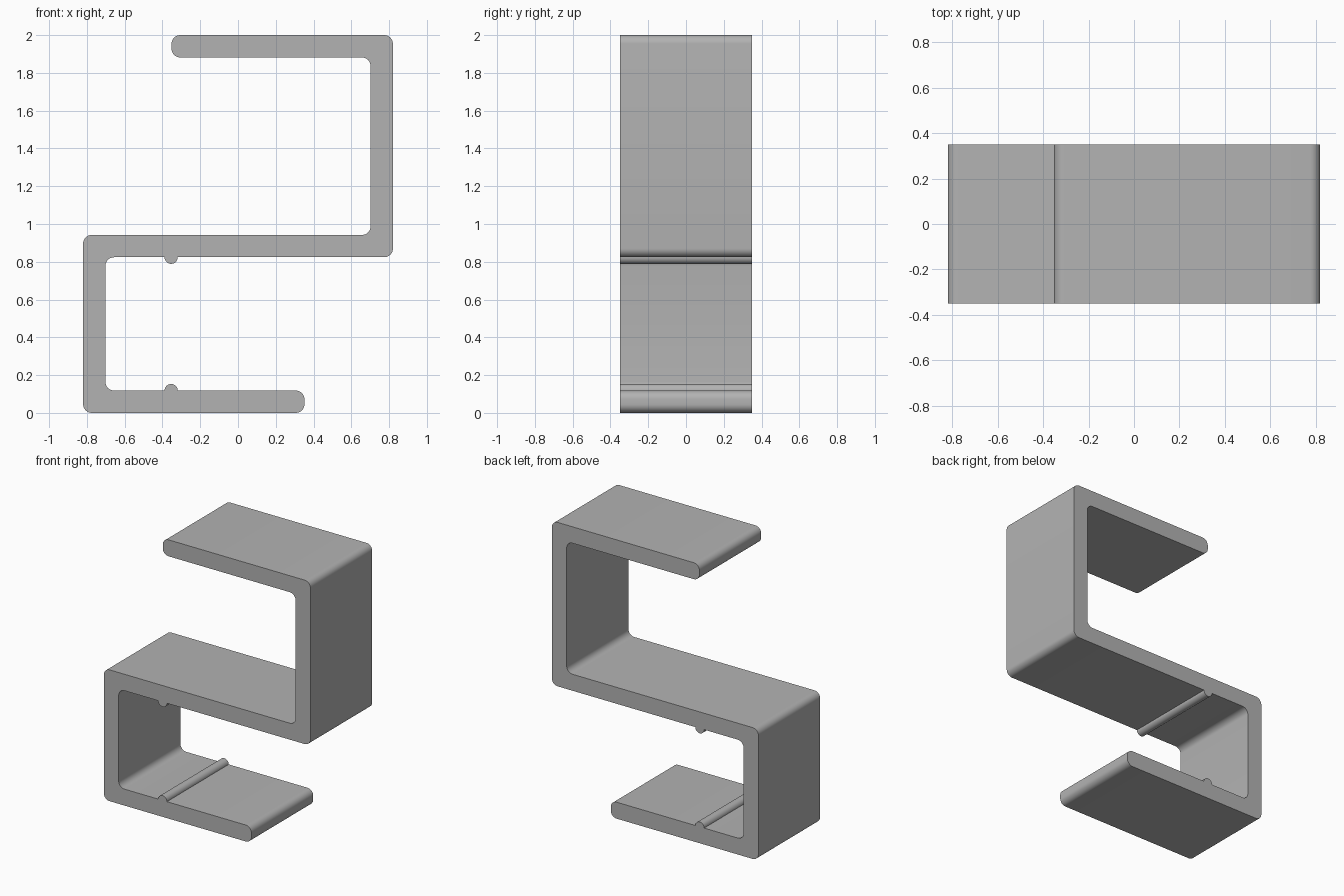
import bpy
import bmesh
from math import pi, cos, sin, radians
from mathutils import Vector

cube = bpy.data.objects.get("Cube")
if cube:
    bpy.data.objects.remove(cube)

HALF_DEPTH = 0.35
WALL = 0.118
SIDE = 0.82          # half of the overall width
MID_LOW, MID_TOP, TOP = 0.824, 0.942, 2.0
TIP = 0.352          # reach of the free ends
ROUND = 0.046
RIDGE_X, RIDGE_R = -0.354, 0.035
STEPS = 8

grey = bpy.data.materials.new("mid_grey")
grey.use_nodes = True
colour = (0.45, 0.45, 0.45, 1)
grey.diffuse_color = colour
grey.node_tree.nodes["Principled BSDF"].inputs["Base Color"].default_value = colour


def fillet(prev, corner, nxt, r):
    """Arc points that round a right-angled corner."""
    a = (prev - corner).normalized()
    b = (nxt - corner).normalized()
    centre = corner + (a + b) * r
    return [centre - b * r * cos(t) - a * r * sin(t)
            for t in (pi / 2 * i / STEPS for i in range(STEPS + 1))]


def rounded(corners, r):
    pts = [Vector(c) for c in corners]
    out = []
    for i, p in enumerate(pts):
        out += fillet(pts[i - 1], p, pts[(i + 1) % len(pts)], r)
    return out


def extrude_profile(name, pts):
    """Extrude an x-z outline along the full depth."""
    bm = bmesh.new()
    face = bm.faces.new([bm.verts.new((p[0], -HALF_DEPTH, p[1])) for p in pts])
    new = bmesh.ops.extrude_face_region(bm, geom=[face])["geom"]
    verts = [v for v in new if isinstance(v, bmesh.types.BMVert)]
    bmesh.ops.translate(bm, verts=verts, vec=(0, 2 * HALF_DEPTH, 0))
    bmesh.ops.recalc_face_normals(bm, faces=bm.faces)
    mesh = bpy.data.meshes.new(name)
    bm.to_mesh(mesh)
    bm.free()
    mesh.materials.append(grey)
    obj = bpy.data.objects.new(name, mesh)
    bpy.context.collection.objects.link(obj)
    bpy.ops.object.select_all(action='DESELECT')
    obj.select_set(True)
    bpy.context.view_layer.objects.active = obj
    bpy.ops.object.shade_smooth_by_angle(angle=radians(30))
    return obj


# S-shaped strip: lower hook opens to +x, upper hook opens to -x
inner = SIDE - WALL
outline = rounded([
    (-SIDE, 0), (TIP, 0), (TIP, WALL), (-inner, WALL),
    (-inner, MID_LOW), (SIDE, MID_LOW), (SIDE, TOP), (-TIP, TOP),
    (-TIP, TOP - WALL), (inner, TOP - WALL), (inner, MID_TOP), (-SIDE, MID_TOP),
], ROUND)


# Half-round gripping ridges, part of the same outline
def ridge(z, direction):
    """Half circle from the +x side to the -x side, or back when it points down."""
    return [Vector((RIDGE_X + direction * RIDGE_R * cos(t), z + direction * RIDGE_R * sin(t)))
            for t in (pi * i / (2 * STEPS) for i in range(2 * STEPS + 1))]


per = STEPS + 1
outline = (outline[:3 * per] + ridge(WALL, 1)
           + outline[3 * per:5 * per] + ridge(MID_LOW, -1) + outline[5 * per:])
extrude_profile("double_hook_clip", outline)
